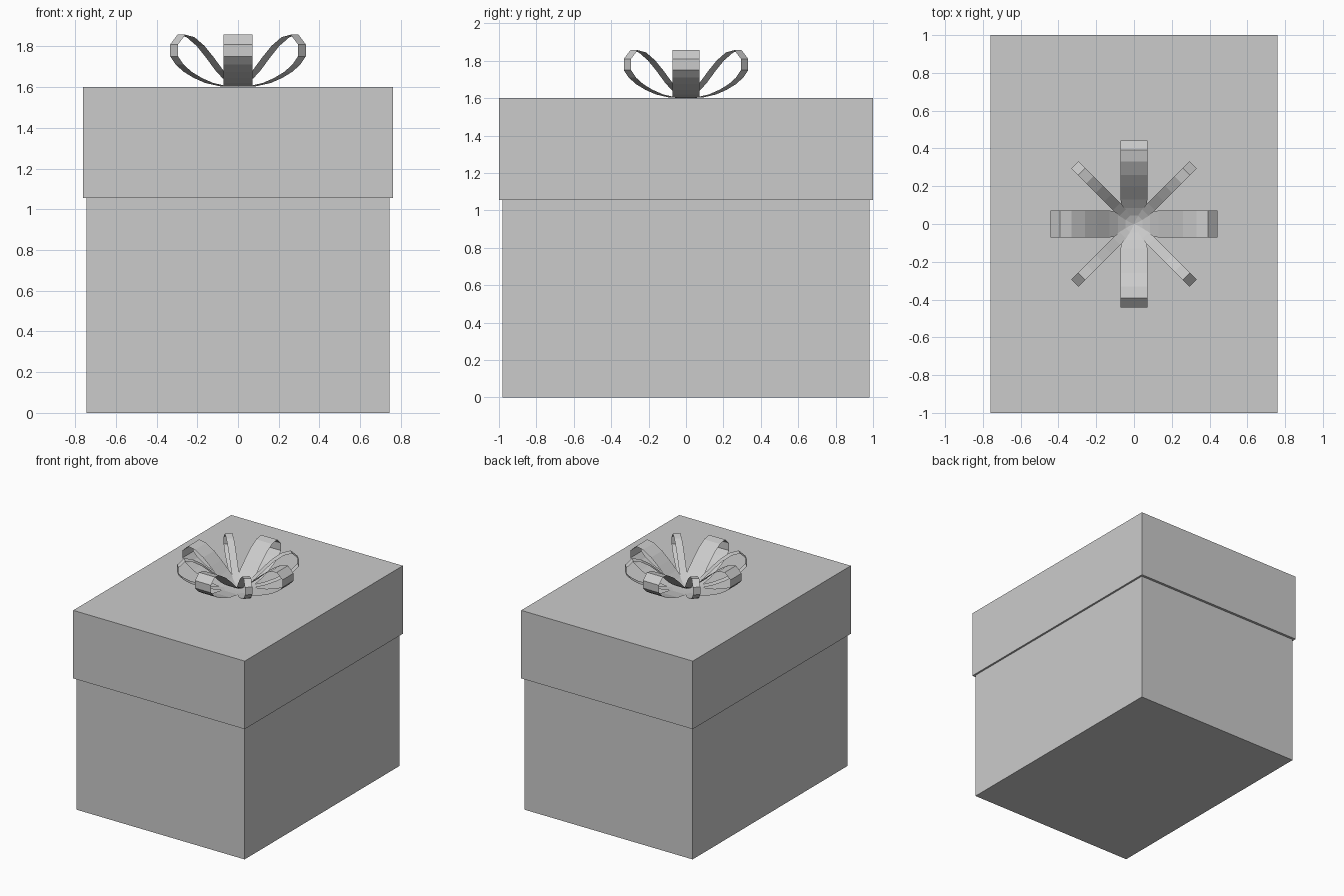
import bpy
import bmesh
from math import cos, sin, pi

if "Cube" in bpy.data.objects:
    bpy.data.objects.remove(bpy.data.objects["Cube"])


def box(name, sx, sy, z0, z1):
    bm = bmesh.new()
    bmesh.ops.create_cube(bm, size=1)
    bmesh.ops.scale(bm, vec=(sx, sy, z1 - z0), verts=bm.verts)
    bmesh.ops.translate(bm, vec=(0, 0, (z0 + z1) / 2), verts=bm.verts)
    me = bpy.data.meshes.new(name)
    bm.to_mesh(me)
    bm.free()
    ob = bpy.data.objects.new(name, me)
    bpy.context.collection.objects.link(ob)


# Box body and overhanging lid
box("box_body", 1.49, 1.96, 0, 1.06)
box("box_lid", 1.52, 2.0, 1.055, 1.6)

# Loop side profile: radius, height, share of full width (pinched at the knot)
PROFILE = [
    (0.0, 1.602, 0.1), (0.05, 1.602, 0.6), (0.10, 1.604, 1), (0.20, 1.62, 1),
    (0.28, 1.645, 1), (0.35, 1.675, 1), (0.405, 1.71, 1), (0.443, 1.75, 1),
    (0.443, 1.81, 1), (0.393, 1.857, 1), (0.33, 1.845, 1), (0.26, 1.802, 1),
    (0.195, 1.745, 1), (0.13, 1.682, 1), (0.085, 1.645, 0.9),
    (0.045, 1.62, 0.55), (0.0, 1.604, 0.1),
]


def ribbon_loop(name, angle, width):
    c, s = cos(angle), sin(angle)
    bm = bmesh.new()
    rows = []
    for r, z, k in PROFILE:
        h = width * k / 2
        rows.append([bm.verts.new((r * c - t * s, r * s + t * c, z))
                     for t in (-h, h)])
    for a, b in zip(rows, rows[1:]):
        bm.faces.new((a[0], a[1], b[1], b[0]))
    me = bpy.data.meshes.new(name)
    bm.to_mesh(me)
    bm.free()
    ob = bpy.data.objects.new(name, me)
    bpy.context.collection.objects.link(ob)


# Bow: four wide loops alternating with four narrow ones
for i in range(8):
    wide = i % 2 == 0
    ribbon_loop(f"bow_{'wide' if wide else 'narrow'}_loop_{i // 2 + 1}",
                i * pi / 4, 0.142 if wide else 0.055)
